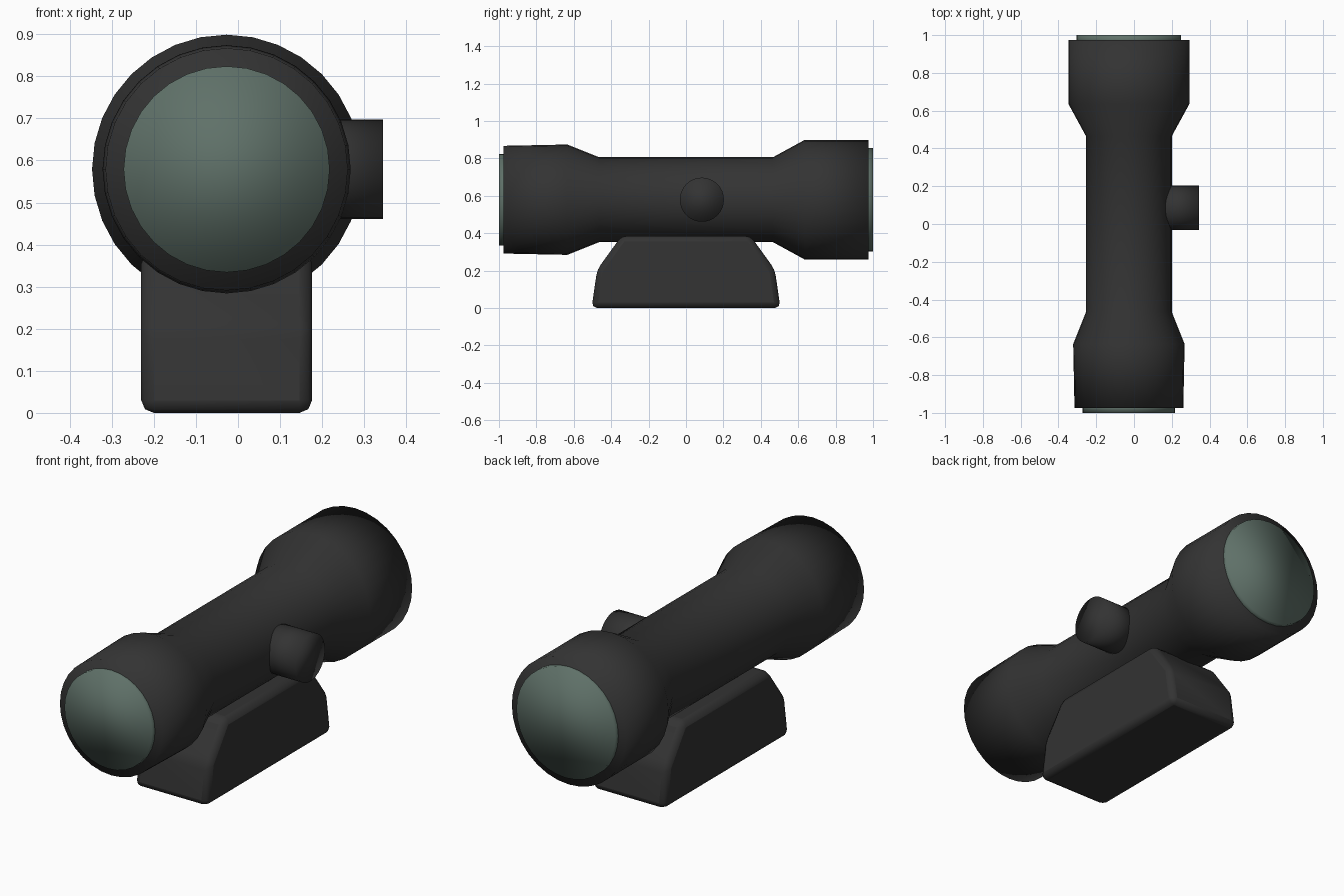
import bpy, bmesh, math
from mathutils import Vector

if "Cube" in bpy.data.objects:
    bpy.data.objects.remove(bpy.data.objects["Cube"])

CX, CZ = -0.027, 0.579   # optical axis


def material(name, rgb):
    m = bpy.data.materials.new(name)
    m.diffuse_color = (*rgb, 1)
    m.use_nodes = True
    m.node_tree.nodes["Principled BSDF"].inputs["Base Color"].default_value = m.diffuse_color
    return m


black = material("matte black", (0.033, 0.033, 0.033))
glass = material("green glass", (0.115, 0.165, 0.14))


def finish(name, bm, mat):
    bmesh.ops.recalc_face_normals(bm, faces=bm.faces)
    me = bpy.data.meshes.new(name)
    bm.to_mesh(me)
    bm.free()
    me.materials.append(mat)
    ob = bpy.data.objects.new(name, me)
    bpy.context.collection.objects.link(ob)
    return ob


def lathe(name, profile, center, axis, mat, sides=32):
    """Capped solid of revolution from (distance, radius) pairs."""
    bm = bmesh.new()
    rings = []
    for d, r in profile:
        ring = []
        for i in range(sides):
            a = 2 * math.pi * i / sides
            c, s = r * math.cos(a), r * math.sin(a)
            p = Vector((c, d, s)) if axis == 'Y' else Vector((d, c, s))
            ring.append(bm.verts.new(p + Vector(center)))
        rings.append(ring)
    for a, b in zip(rings, rings[1:]):
        for i in range(sides):
            j = (i + 1) % sides
            bm.faces.new((a[i], a[j], b[j], b[i]))
    bm.faces.new(rings[0])
    bm.faces.new(rings[-1])
    for f in bm.faces:
        f.smooth = True
    return finish(name, bm, mat)


# Main tube with eyepiece and objective bells
lathe("scope_tube", [(-0.975, 0.288), (-0.635, 0.295), (-0.465, 0.227),
                     (0.465, 0.227), (0.635, 0.32), (0.975, 0.32)],
      (CX, 0, CZ), 'Y', black)

# Lenses
lathe("eyepiece_lens", [(-1.0, 0.245), (-0.95, 0.245)], (CX, 0, CZ), 'Y', glass)
lathe("objective_lens", [(0.95, 0.277), (1.0, 0.277)], (CX, 0, CZ), 'Y', glass)

# Side adjustment knob
lathe("side_knob", [(0.12, 0.118), (0.345, 0.118)], (0, 0.085, CZ), 'X', black)

# Mount base: side profile extruded across x, edges rounded
half = [(0.505, 0.0), (0.475, 0.205), (0.345, 0.385)]
outline = half + [(-y, z) for y, z in reversed(half)]
bm = bmesh.new()
face = bm.faces.new([bm.verts.new((CX - 0.203, y, z)) for y, z in outline])
ext = bmesh.ops.extrude_face_region(bm, geom=[face])
bmesh.ops.translate(bm, vec=(0.406, 0, 0),
                    verts=[v for v in ext["geom"] if isinstance(v, bmesh.types.BMVert)])
mount = finish("mount_base", bm, black)
bev = mount.modifiers.new("rounded edges", 'BEVEL')
bev.width = 0.03
bev.segments = 2
bev.limit_method = 'ANGLE'
bev.angle_limit = math.radians(20)
bpy.context.view_layer.objects.active = mount
mount.select_set(True)
bpy.ops.object.shade_smooth_by_angle(angle=math.radians(30))
